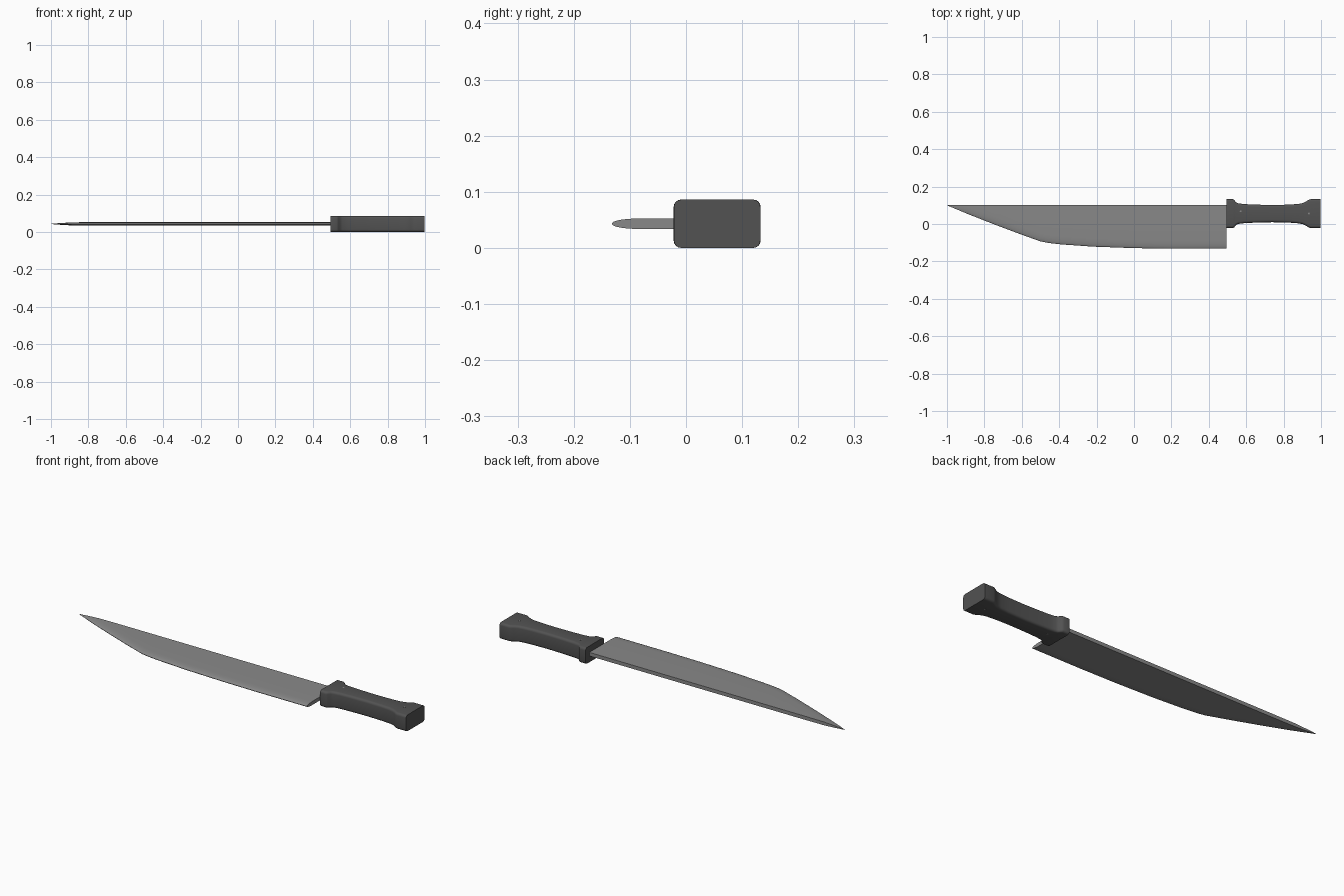
import bpy, bmesh, math

if "Cube" in bpy.data.objects:
    bpy.data.objects.remove(bpy.data.objects["Cube"])


def material(name, r, g, b):
    m = bpy.data.materials.new(name)
    m.diffuse_color = (r, g, b, 1)
    m.use_nodes = True
    m.node_tree.nodes["Principled BSDF"].inputs["Base Color"].default_value = m.diffuse_color
    return m


def loft(name, rings, mat, angle):
    """Skin a list of equal-length closed rings and cap both ends."""
    bm = bmesh.new()
    vs = [[bm.verts.new(p) for p in ring] for ring in rings]
    n = len(rings[0])
    for a, b in zip(vs, vs[1:]):
        for i in range(n):
            j = (i + 1) % n
            bm.faces.new((a[i], a[j], b[j], b[i]))
    bm.faces.new(vs[0])
    bm.faces.new(vs[-1])
    bmesh.ops.recalc_face_normals(bm, faces=bm.faces)
    me = bpy.data.meshes.new(name)
    bm.to_mesh(me)
    bm.free()
    me.materials.append(mat)
    ob = bpy.data.objects.new(name, me)
    bpy.context.collection.objects.link(ob)
    bpy.ops.object.select_all(action='DESELECT')
    ob.select_set(True)
    bpy.context.view_layer.objects.active = ob
    bpy.ops.object.shade_smooth_by_angle(angle=math.radians(angle))
    return ob


steel = material("steel grey", 0.25, 0.25, 0.25)
grip = material("dark grip grey", 0.085, 0.085, 0.085)
rivet_mat = material("rivet grey", 0.25, 0.25, 0.25)
ZC = 0.043

# Blade: straight spine, curved edge, section rounding down to a sharp edge
SPINE = 0.101
edge = [(-0.998, 0.099), (-0.95, 0.079), (-0.88, 0.05), (-0.75, -0.001),
        (-0.62, -0.050), (-0.5, -0.093), (-0.46, -0.101), (-0.39, -0.109),
        (-0.22, -0.121), (0, -0.129), (0.2, -0.132), (0.495, -0.132)]
drops = [0, 0.002, 0.006, 0.014, 0.027, 0.045]      # distances from the edge
rings = []
for x, e in edge:
    w = SPINE - e
    s = min(1, w / 0.06)
    side = []
    for d in drops + [w / s]:
        t = min(1, d * s / 0.05)
        k = math.sqrt(1 - (1 - t) ** 2)
        side.append((e + d * s, 0.0005 + 0.009 * k * s ** 0.6))
    rings.append([(x, y, ZC + h) for y, h in side] +
                 [(x, y, ZC - h) for y, h in reversed(side)])
loft("blade", rings, steel, 35)


# Handle: rounded rectangle section, flared at both ends
def rounded_ring(x, y0, y1, r=0.013, seg=4):
    pts = []
    corners = [(y1 - r, 2 * ZC - r, 0), (y0 + r, 2 * ZC - r, 90),
               (y0 + r, r, 180), (y1 - r, r, 270)]
    for cy, cz, a in corners:
        for i in range(seg + 1):
            t = math.radians(a + 90 * i / seg)
            pts.append((x, cy + r * math.cos(t), cz + r * math.sin(t)))
    return pts


MID = 0.0555
stations = [(0.495, 0.077), (0.528, 0.0775), (0.536, 0.073), (0.545, 0.061),
            (0.558, 0.055), (0.59, 0.051), (0.65, 0.048), (0.74, 0.046),
            (0.83, 0.048), (0.88, 0.052), (0.905, 0.057), (0.922, 0.066),
            (0.934, 0.074), (0.945, 0.0775), (0.998, 0.077)]
loft("handle", [rounded_ring(x, MID - h, MID + h) for x, h in stations], grip, 40)

# Small rivets showing on both handle faces
for i, (x, y) in enumerate([(0.57, 0.068), (0.935, 0.056)]):
    bpy.ops.mesh.primitive_cylinder_add(vertices=12, radius=0.005,
                                        depth=2 * ZC + 0.001, location=(x, y, ZC))
    ob = bpy.context.object
    ob.name = "rivet_%d" % (i + 1)
    ob.data.materials.append(rivet_mat)
